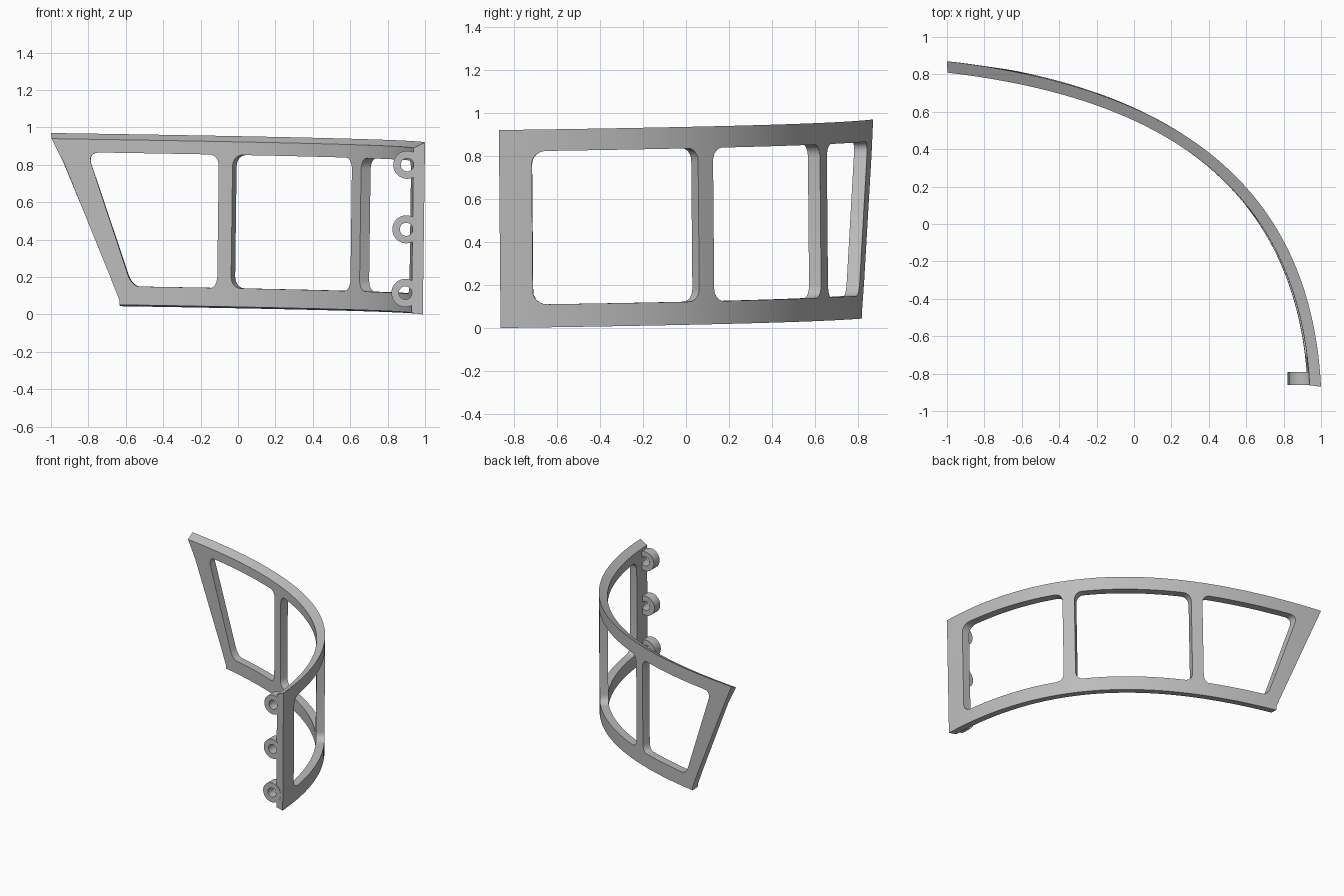
import bpy, bmesh, math
from mathutils import Vector

if "Cube" in bpy.data.objects:
    bpy.data.objects.remove(bpy.data.objects["Cube"], do_unlink=True)

grey = bpy.data.materials.new("neutral_grey")
grey.use_nodes = True
colour = (0.5, 0.5, 0.5, 1)
grey.diffuse_color = colour
grey.node_tree.nodes["Principled BSDF"].inputs["Base Color"].default_value = colour

HEIGHT, THICK, TILT = 0.92, 0.06, 0.05
LOW, HIGH, RADIUS = 0.107, 0.82, 0.06      # window sill, head and corner radius
RADIUS_U = 0.02                            # corner radius measured along the path
SLANT_END = 0.308                          # columns before this lean with the end
WINDOWS = [(0.05, SLANT_END), (0.337, 0.645), (0.677, 0.956)]
PATH = [Vector(p) for p in ((-1, 0.87), (0.08, 0.745), (0.94, 0.31), (1, -0.87))]


def path(t):
    """Point and outward normal on the plan curve."""
    a, b, c, d = PATH
    s = 1 - t
    p = a * s**3 + b * 3 * s * s * t + c * 3 * s * t * t + d * t**3
    v = (b - a) * s * s + (c - b) * 2 * s * t + (d - c) * t * t
    return p, Vector((-v.y, v.x)).normalized()


def place(u, h, inner):
    """Bend a flat panel position onto the curved, slightly leaning wall."""
    slant = min(0.136 * (HEIGHT - h), 0.121)
    t = u + max(0, 1 - u / SLANT_END) * slant
    if inner:
        t += 0.003 * (1 - 2 * u)
    p, n = path(t)
    if inner:
        p = p - n * THICK
    p = p + Vector((-0.012, 0.008)) * (1 - h / HEIGHT)
    z = h + TILT * (1 - t)
    if inner and h == HEIGHT:
        z -= 0.03                          # bevelled top rail
    if inner and h == 0:
        z += 0.008
    return p.x, p.y, z


def finish(bm, name):
    bmesh.ops.recalc_face_normals(bm, faces=bm.faces[:])
    mesh = bpy.data.meshes.new(name)
    bm.to_mesh(mesh)
    bm.free()
    mesh.materials.append(grey)
    obj = bpy.data.objects.new(name, mesh)
    bpy.context.collection.objects.link(obj)
    bpy.ops.object.select_all(action="DESELECT")
    obj.select_set(True)
    bpy.context.view_layer.objects.active = obj
    bpy.ops.object.shade_smooth_by_angle(angle=math.radians(30))
    return obj


def window_columns(start, end):
    """Columns across one opening, with the corner rounding at each."""
    steps = 6
    arc = [(RADIUS_U * (1 - math.cos(math.pi / 2 * i / steps)),
            RADIUS * (1 - math.sin(math.pi / 2 * i / steps))) for i in range(steps + 1)]
    cols = [(start + du, dh) for du, dh in arc]
    n = 14
    a, b = start + RADIUS_U, end - RADIUS_U
    cols += [(a + (b - a) * i / n, 0) for i in range(1, n)]
    cols += [(end - du, dh) for du, dh in reversed(arc)]
    return cols


# Columns of the whole panel: (position, rounding, opening follows)
columns = [(0, RADIUS, False), (0.025, RADIUS, False)]
for i, (start, end) in enumerate(WINDOWS):
    cols = window_columns(start, end)
    columns += [(u, r, k < len(cols) - 1) for k, (u, r) in enumerate(cols)]
    after = WINDOWS[i + 1][0] if i < 2 else 1
    columns.append(((end + after) / 2, RADIUS, False))
columns.append((1, RADIUS, False))

# Curved window frame: two skins joined along every open edge
bm = bmesh.new()
skins = [[[bm.verts.new(place(u, h, inner))
           for h in (0, 0.03, LOW + r, HIGH - r, HEIGHT)]
          for u, r, _ in columns] for inner in (False, True)]
quads = []
for c in range(len(columns) - 1):
    for r in range(4):
        if not (columns[c][2] and r == 2):
            quads.append([(c, r), (c + 1, r), (c + 1, r + 1), (c, r + 1)])
edges = set()
for q in quads:
    edges.update(zip(q, q[1:] + q[:1]))
    bm.faces.new([skins[0][c][r] for c, r in q])
    bm.faces.new([skins[1][c][r] for c, r in reversed(q)])
for a, b in edges:
    if (b, a) not in edges:
        bm.faces.new([skins[0][b[0]][b[1]], skins[0][a[0]][a[1]],
                      skins[1][a[0]][a[1]], skins[1][b[0]][b[1]]])
finish(bm, "curved_window_frame")


def hinge_ring(name, x, z, outer=0.075, bore=0.035, front=-0.862, back=-0.79):
    bm = bmesh.new()
    n = 40
    profile = [(outer, front), (outer, back), (bore, back), (bore, front)]
    rings = [[bm.verts.new((x + rad * math.cos(math.tau * i / n), y,
                            z + rad * math.sin(math.tau * i / n)))
              for rad, y in profile] for i in range(n)]
    for i in range(n):
        a, b = rings[i], rings[(i + 1) % n]
        for k in range(4):
            m = (k + 1) % 4
            bm.faces.new((a[k], a[m], b[m], b[k]))
    finish(bm, name)


# Hinge rings on the inside of the front end
for name, x, z in (("upper", 0.905, 0.80), ("middle", 0.90, 0.455), ("lower", 0.895, 0.115)):
    hinge_ring(name + "_hinge_ring", x, z)
